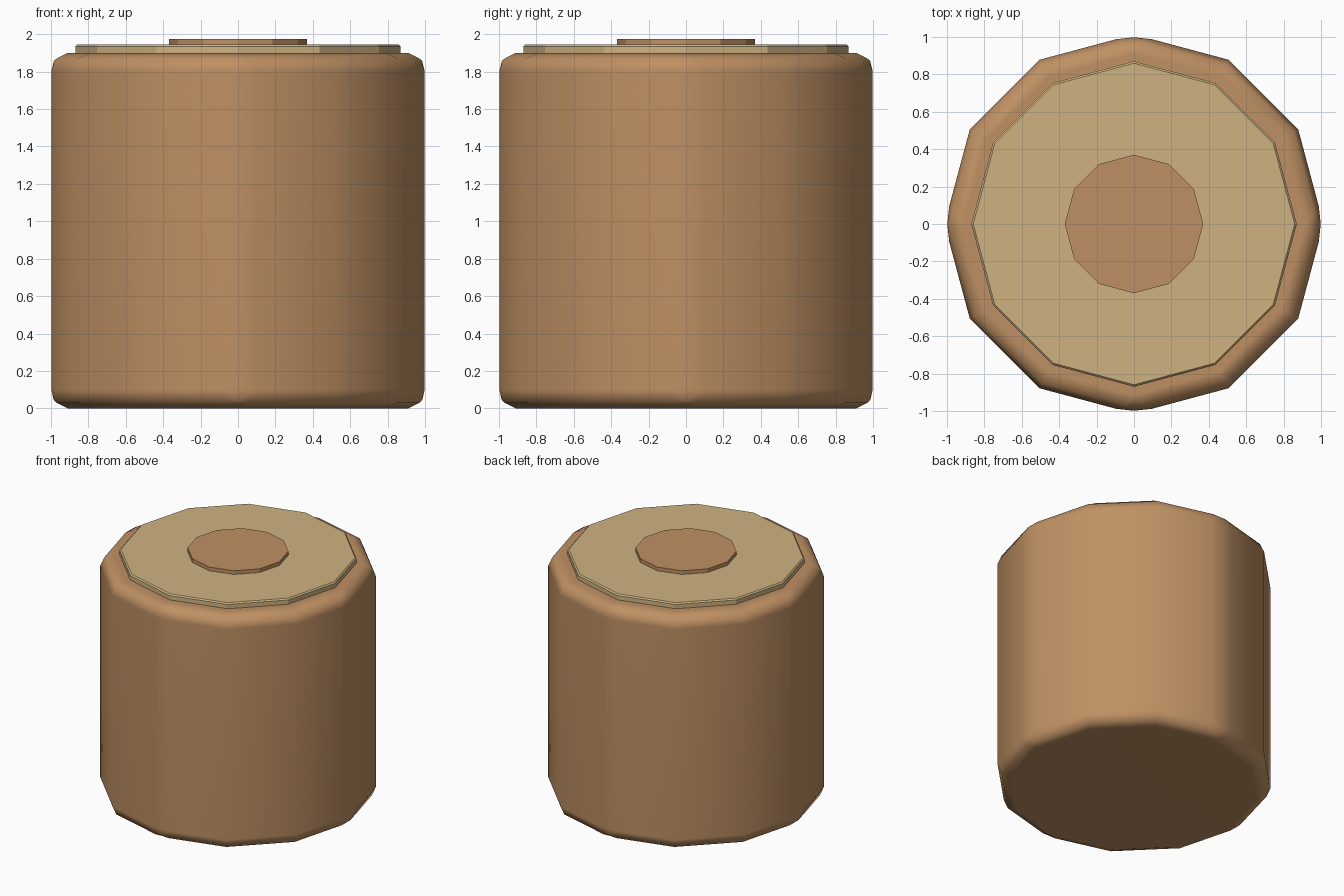
import bpy, bmesh, math

if "Cube" in bpy.data.objects:
    bpy.data.objects.remove(bpy.data.objects["Cube"])

SIDES = 12


def material(name, rgb):
    m = bpy.data.materials.new(name)
    m.diffuse_color = (*rgb, 1.0)
    m.use_nodes = True
    m.node_tree.nodes["Principled BSDF"].inputs["Base Color"].default_value = m.diffuse_color
    return m


bark = material("warm brown wood", (0.52, 0.28, 0.125))
cut_wood = material("pale cut wood", (0.62, 0.45, 0.22))


def prism(name, radius, z0, z1, mat, bevel=0.0, segments=1, soft_corners=False):
    """Twelve-sided block with corners on the axes and optional rounded rims."""
    bm = bmesh.new()
    ring = [(radius * math.cos(math.tau * i / SIDES),
             radius * math.sin(math.tau * i / SIDES)) for i in range(SIDES)]
    low = [bm.verts.new((x, y, z0)) for x, y in ring]
    high = [bm.verts.new((x, y, z1)) for x, y in ring]
    bm.faces.new(low[::-1])
    bm.faces.new(high)
    for i in range(SIDES):
        j = (i + 1) % SIDES
        bm.faces.new((low[i], low[j], high[j], high[i]))

    # Round the rims, and the four upright corners lying on the axes
    if bevel:
        chosen = []
        for e in bm.edges:
            a, b = (v.co for v in e.verts)
            upright = abs(a.z - b.z) > 1e-4
            on_axis = min(abs(a.x), abs(a.y)) < 1e-4
            if not upright or (soft_corners and on_axis):
                chosen.append(e)
        bmesh.ops.bevel(bm, geom=chosen, offset=bevel, segments=segments,
                        profile=0.5, affect='EDGES', clamp_overlap=True)
    bmesh.ops.recalc_face_normals(bm, faces=bm.faces[:])

    # Smooth the rounded parts, keep the plain upright corners crisp
    for f in bm.faces:
        f.smooth = bool(soft_corners)
    for e in bm.edges:
        a, b = (v.co for v in e.verts)
        if abs(a.z - b.z) > (z1 - z0) * 0.5 and e.calc_face_angle(0) > math.radians(25):
            e.smooth = False

    mesh = bpy.data.meshes.new(name)
    bm.to_mesh(mesh)
    bm.free()
    mesh.materials.append(mat)
    obj = bpy.data.objects.new(name, mesh)
    bpy.context.collection.objects.link(obj)
    if soft_corners:
        wn = obj.modifiers.new("even_shading", 'WEIGHTED_NORMAL')
        wn.keep_sharp = True
    return obj


# Stump body, pale cut face and darker heartwood
prism("stump_body", 1.0135, 0.0, 1.9, bark, 0.1, 2, True)
prism("cut_face", 0.87, 1.88, 1.945, cut_wood, 0.01, 1)
prism("heartwood", 0.37, 1.93, 1.975, bark)
